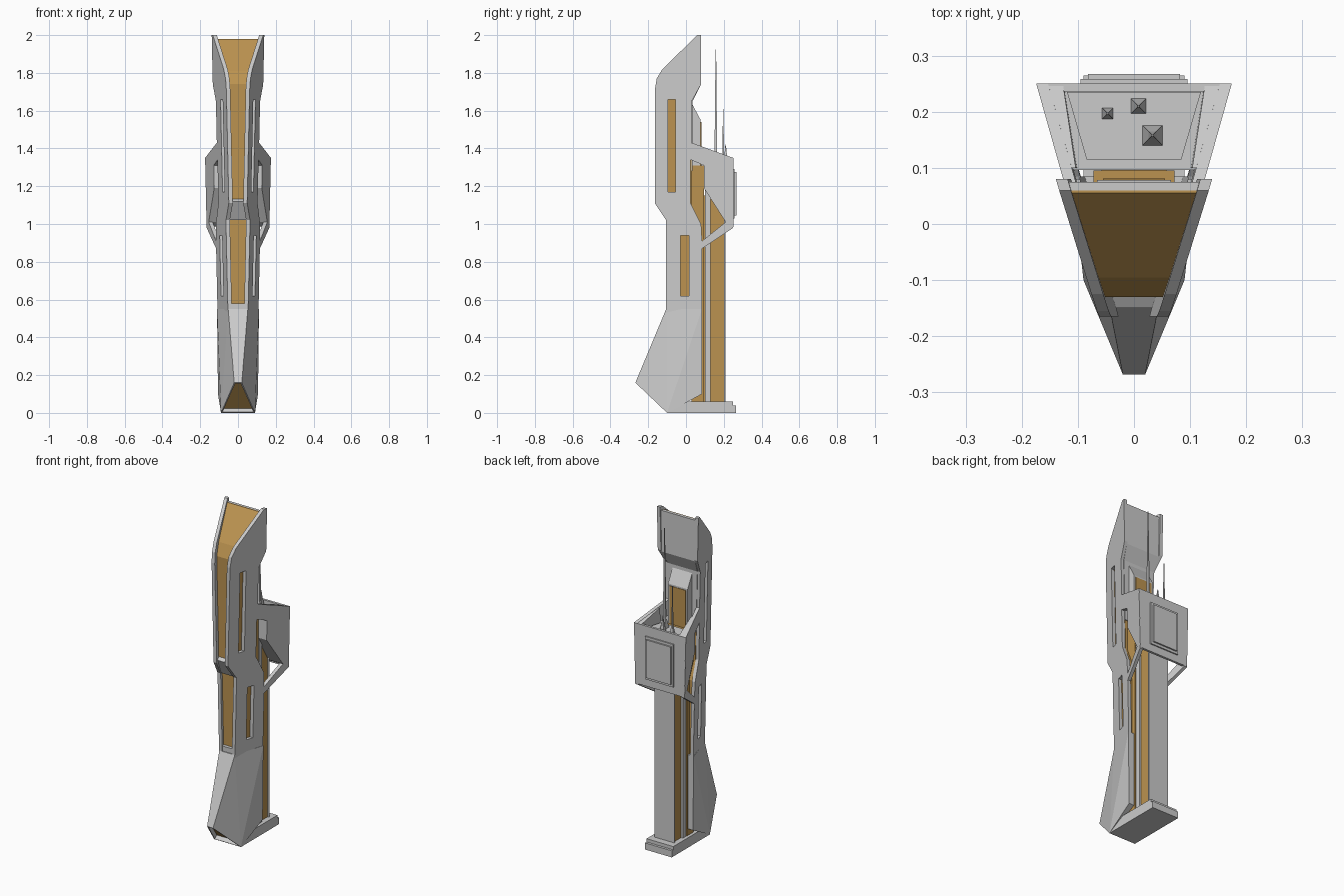
import bpy, bmesh
from mathutils import Vector

if "Cube" in bpy.data.objects:
    bpy.data.objects.remove(bpy.data.objects["Cube"])

ORANGE = bpy.data.materials.new("orange_panel")
ORANGE.diffuse_color = (0.50, 0.29, 0.08, 1)
ORANGE.use_nodes = True
ORANGE.node_tree.nodes["Principled BSDF"].inputs["Base Color"].default_value = ORANGE.diffuse_color


def flare(y, z, inset=0.0):
    """Outer half-width: the tower widens towards the back and the top."""
    return 0.083 + 0.29 * y + 0.022 * (z - 0.5) - inset


def make(name, bm, mat=None, mirror=False):
    bmesh.ops.recalc_face_normals(bm, faces=bm.faces)
    me = bpy.data.meshes.new(name)
    bm.to_mesh(me)
    bm.free()
    ob = bpy.data.objects.new(name, me)
    bpy.context.collection.objects.link(ob)
    if mat:
        me.materials.append(mat)
    if mirror:
        ob.modifiers.new("mirror", 'MIRROR')
    return ob


def prism(name, loops, x0, x1, mat=None, mirror=False):
    """Side profile (outline then holes, in y/z) spanning x0(y,z) to x1(y,z)."""
    bm = bmesh.new()
    edges = []
    for loop in loops:
        vs = [bm.verts.new((0, y, z)) for y, z in loop]
        edges += [bm.edges.new((vs[i - 1], vs[i])) for i in range(len(vs))]
    bmesh.ops.triangle_fill(bm, use_beauty=True, edges=edges, normal=(1, 0, 0))
    old = list(bm.verts)
    ext = bmesh.ops.extrude_face_region(bm, geom=list(bm.faces))
    for v in old:
        v.co.x = x0(v.co.y, v.co.z)
    for v in ext["geom"]:
        if isinstance(v, bmesh.types.BMVert):
            v.co.x = x1(v.co.y, v.co.z)
    return make(name, bm, mat, mirror)


def span(name, profile, inset=0.02, mat=None):
    """Filler between the two side walls."""
    return prism(name, [profile], lambda y, z: -flare(y, z, inset),
                 lambda y, z: flare(y, z, inset), mat)


def block(name, profile, w, mat=None):
    return prism(name, [profile], lambda y, z: -w, lambda y, z: w, mat)


def rect(y0, y1, z0, z1):
    return [(y0, z0), (y1, z0), (y1, z1), (y0, z1)]


# side walls with slots and strut opening
wall = [(.06, 2), (.08, 2), (.08, 1.74), (.03, 1.65), (.03, 1.43), (.25, 1.35),
        (.25, .98), (.085, .87), (.085, .53), (-.105, .53), (-.105, 1.02),
        (-.165, 1.11), (-.165, 1.71), (-.155, 1.77), (-.125, 1.82)]
opening = [(.025, 1.34), (.095, 1.31), (.095, 1.19), (.21, 1.01), (.085, .91),
           (.08, 1.0), (.025, 1.11)]
slots = [rect(-.095, -.055, 1.17, 1.66), rect(-.03, .015, .62, .94)]
prism("side_walls", [wall, opening] + slots, lambda y, z: flare(y, z, .021), flare,
      mirror=True)

# orange core seen in the front channel and through the slots
span("core", [(.055, 1.98), (.06, 1.98), (.06, 1.72), (.03, 1.65), (.03, 1.1),
              (.07, 1.0), (.07, .5), (-.08, .5), (-.08, 1.03), (-.13, 1.13),
              (-.13, 1.74), (-.095, 1.81)], .0205, ORANGE)
span("front_lintel", [(-.15, 1.12), (-.12, 1.14), (-.07, 1.05), (-.07, 1.02),
                      (-.098, 1.02)], .02)
span("front_sill", rect(-.1, -.07, .54, .58), .02)

# upper back
span("upper_back_panel", [(.058, 1.98), (.075, 1.98), (.075, 1.73), (.035, 1.65),
                          (.025, 1.65), (.055, 1.72)], .018)
span("upper_back_liner", rect(.028, .035, 1.28, 1.66), .018)
block("upper_column", [(.03, 1.25), (.078, 1.25), (.078, 1.55), (.03, 1.64)], .066)
block("upper_column_panel", rect(.07, .081, 1.27, 1.54), .055, ORANGE)

# lower faceted foot with a recessed orange underside
bm = bmesh.new()
corners = [(.052, -.105, .55), (.111, .085, .55), (.106, .085, .1),
           (.09, -.1, 0), (.02, -.268, .16)]
for x, y, z in corners:
    for s in (-1, 1):
        bm.verts.new((s * x, y, z))
bmesh.ops.convex_hull(bm, input=bm.verts)
bmesh.ops.dissolve_limit(bm, angle_limit=.02, verts=bm.verts, edges=bm.edges)
bmesh.ops.recalc_face_normals(bm, faces=bm.faces)
under = max(bm.faces, key=lambda f: f.normal.dot(Vector((0, -.69, -.73))))
bmesh.ops.inset_region(bm, faces=[under], thickness=.009)
bmesh.ops.inset_region(bm, faces=[under], thickness=.001, depth=-.025)
under.material_index = 1
foot = make("faceted_foot", bm)
foot.data.materials.append(None)
foot.data.materials.append(ORANGE)

# base plate
block("base_plate", [(-.1, 0), (.265, 0), (.265, .04), (.25, .04), (.25, .06),
                     (-.06, .06)], .09)

# rear column
block("spine", rect(.03, .095, .06, 1.31), .072, ORANGE)
block("column_front", rect(.1, .13, .05, 1.2), .07)
block("column_core", rect(.09, .203, .05, 1.15), .058, ORANGE)
block("column_back", rect(.2, .208, .05, 1.12), .067)

# equipment box carried between the walls
span("box_body", [(.096, 1.31), (.249, 1.31), (.249, .985), (.21, 1.01), (.096, 1.19)], .019)
prism("box_rims", [[(.1, 1.402), (.249, 1.349), (.249, 1.28), (.1, 1.28)]],
      lambda y, z: flare(y, z, .028 + .13 * (y - .1)), lambda y, z: flare(y, z, .018),
      mirror=True)
span("box_back_rim", rect(.236, .2505, .985, 1.35), .001)
block("box_back_frame", rect(.245, .258, 1.03, 1.29), .095)
block("box_back_panel", rect(.25, .267, 1.045, 1.275), .082)
span("box_platform", rect(.115, .235, 1.3, 1.322), .05)

# antennas: square tapered foot with a long spike
for i, (x, y, r, top) in enumerate([(.033, .158, .02, 1.925), (-.047, .197, .011, 1.61),
                                    (.008, .21, .015, 1.42)]):
    bm = bmesh.new()
    rings = []
    for rad, z in [(r, 1.31), (r * .35, 1.38), (.0015, top)]:
        rings.append([bm.verts.new((x + a * rad, y + b * rad, z))
                      for a, b in ((-1, -1), (1, -1), (1, 1), (-1, 1))])
    for lo, hi in zip(rings, rings[1:]):
        for k in range(4):
            bm.faces.new((lo[k - 1], lo[k], hi[k], hi[k - 1]))
    bm.faces.new(rings[0])
    bm.faces.new(rings[-1])
    make(f"antenna_{i + 1}", bm)
